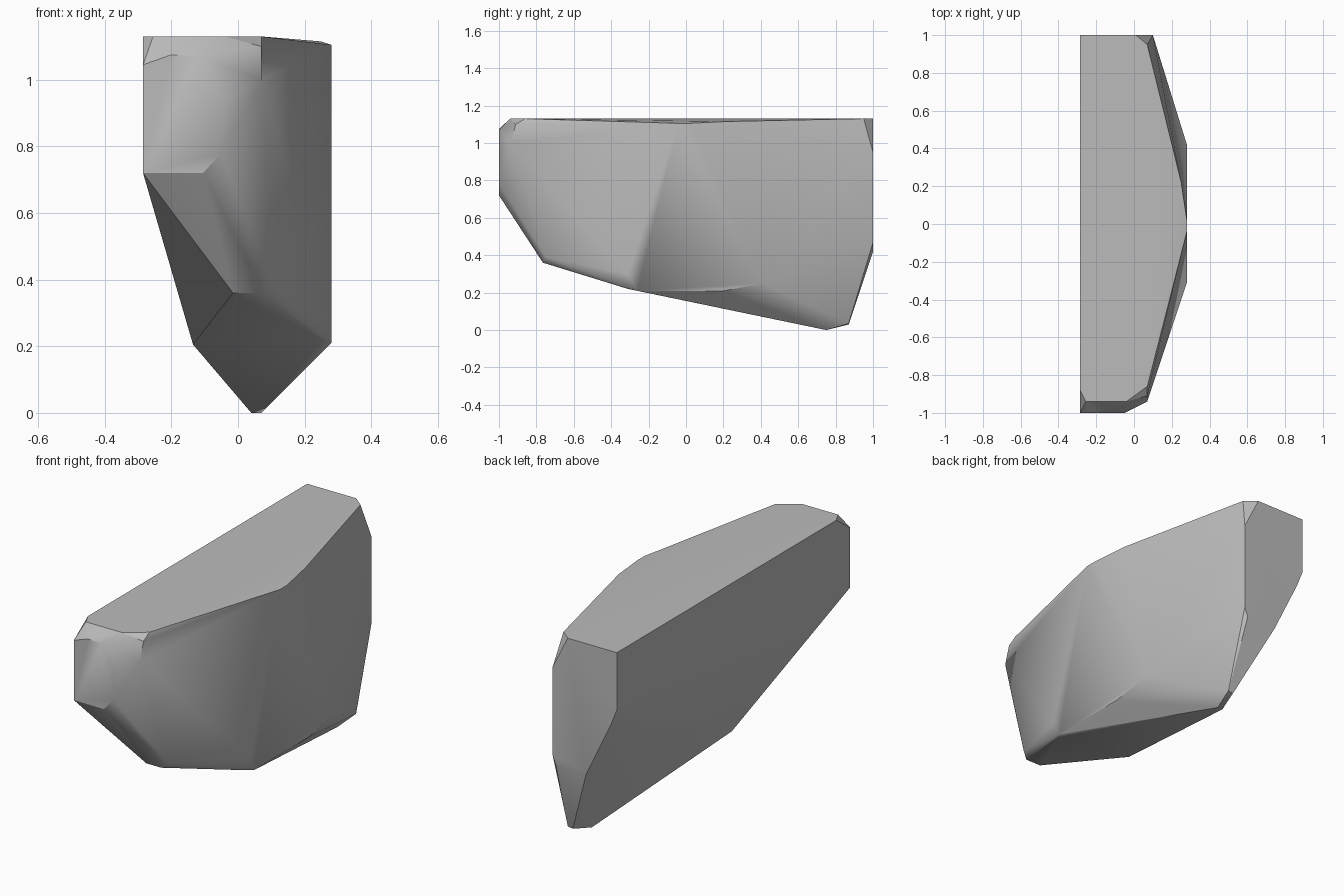
import bpy
import bmesh
import math
from mathutils import Vector

default_cube = bpy.data.objects.get("Cube")
if default_cube:
    bpy.data.objects.remove(default_cube, do_unlink=True)

# Main planes that the boulder was cleaved along
FLAT = -.285      # straight cut side
BULGE = .28       # rounded side
TOP = 1.13
FRONT, BACK = -1, 1


def on_x(x, *pairs):
    """Corners lying on a plane of constant x, given as (y, z)."""
    return [Vector((x, y, z)) for y, z in pairs]


def on_y(y, *pairs):
    """Corners lying on a plane of constant y, given as (x, z)."""
    return [Vector((x, y, z)) for x, z in pairs]


def on_z(z, *pairs):
    """Corners lying on a plane of constant z, given as (x, y)."""
    return [Vector((x, y, z)) for x, y in pairs]


def make_material(name, color):
    material = bpy.data.materials.new(name)
    material.use_nodes = True
    material.diffuse_color = color
    shader = next(node for node in material.node_tree.nodes
                  if node.type == "BSDF_PRINCIPLED")
    shader.inputs["Base Color"].default_value = color
    shader.inputs["Roughness"].default_value = .8
    return material


def make_hull(name, corners, material):
    """Wrap the corners in a convex shell with merged flat facets."""
    bm = bmesh.new()
    for corner in corners:
        bm.verts.new(corner)
    hull = bmesh.ops.convex_hull(bm, input=bm.verts[:])
    inside = {item for item in hull["geom_interior"] + hull["geom_unused"]
              if isinstance(item, bmesh.types.BMVert)}
    bmesh.ops.delete(bm, geom=list(inside), context="VERTS")
    bmesh.ops.dissolve_limit(bm, angle_limit=math.radians(1),
                             verts=bm.verts[:], edges=bm.edges[:])
    bmesh.ops.recalc_face_normals(bm, faces=bm.faces[:])
    mesh = bpy.data.meshes.new(name)
    bm.to_mesh(mesh)
    bm.free()
    mesh.materials.append(material)
    rock = bpy.data.objects.new(name, mesh)
    bpy.context.collection.objects.link(rock)
    return rock


corners = []

# Flat top, with a chamfered front corner
corners += on_z(TOP, (FLAT, BACK), (.01, BACK), (.07, .95), (.07, -.86),
                (-.04, -.94), (-.255, -.94), (FLAT, -.88))

# Small front facet and its rounded shoulder
corners += on_y(FRONT, (FLAT, .72), (-.105, .72), (-.05, .78), (-.05, .95),
                (-.12, 1.07), (-.2, 1.075), (FLAT, 1.045))
corners += on_x(.07, (-.94, 1), (-.91, 1.1))

# Front belly ledge
corners += on_y(-.765, (-.015, .36), (.075, .36))
corners += on_y(-.75, (.105, .39))

# Bulging side and its drooping upper rim
corners += on_x(BULGE, (-.04, 1.105), (.02, 1.105), (-.31, .3),
                (-.26, .21), (.2, .21), (.42, .25))
corners += on_x(.25, (.22, 1.115), (-.31, .22))

# Back facet, narrowing downward
corners += on_y(BACK, (FLAT, .82), (-.25, .73), (-.1, .42), (.08, .42),
                (.1, .47), (.1, .95))

# Keel under the rock
corners += on_x(-.135, (-.2, .205))
corners += on_z(0, (.04, .75), (.07, .75))
corners += on_y(.87, (.07, .03), (.1, .035))

stone_grey = make_material("stone grey", (.5, .5, .5, 1))
rock = make_hull("rock", corners, stone_grey)

# Soft shading on shallow facets, crisp on strong ridges
bpy.ops.object.select_all(action="DESELECT")
rock.select_set(True)
bpy.context.view_layer.objects.active = rock
bpy.ops.object.shade_smooth_by_angle(angle=math.radians(30))
